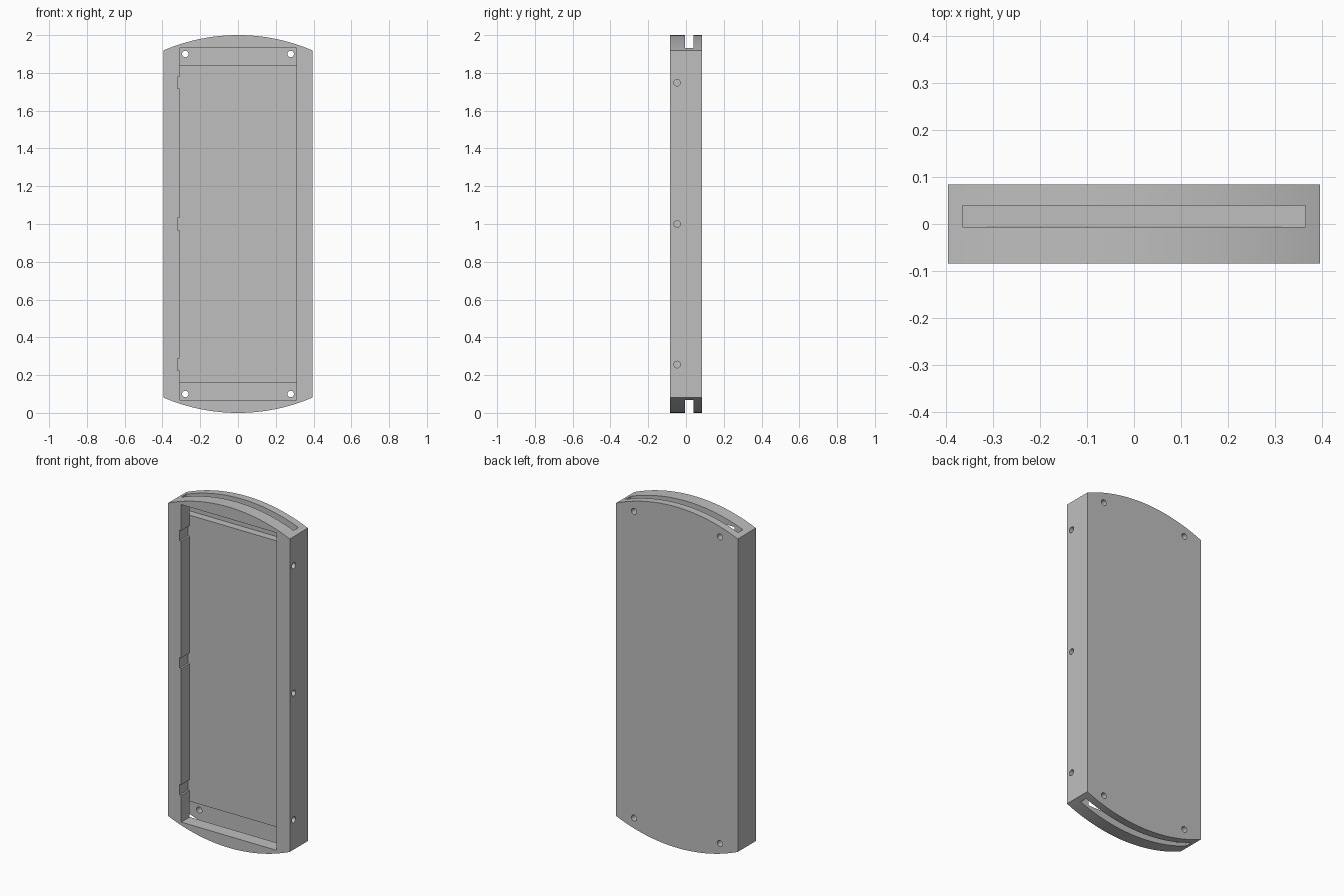
import bpy, bmesh, math
from mathutils import Matrix, Vector

if "Cube" in bpy.data.objects:
    bpy.data.objects.remove(bpy.data.objects["Cube"])

HALF_W, HALF_D = 0.395, 0.084      # outer half width and half depth
SLOT_FRONT, SLOT_BACK = -0.006, 0.039
POCKET_FLOOR = SLOT_FRONT + 0.0005  # slight overlap so the pocket opens into the slots

grey = bpy.data.materials.new("grey")
grey.diffuse_color = (0.52, 0.52, 0.52, 1)
grey.use_nodes = True
grey.node_tree.nodes["Principled BSDF"].inputs["Base Color"].default_value = grey.diffuse_color


def add_object(name, bm):
    bmesh.ops.recalc_face_normals(bm, faces=bm.faces)
    mesh = bpy.data.meshes.new(name)
    bm.to_mesh(mesh)
    bm.free()
    mesh.materials.append(grey)
    ob = bpy.data.objects.new(name, mesh)
    bpy.context.collection.objects.link(ob)
    return ob


def box(name, x0, x1, y0, y1, z0, z1):
    bm = bmesh.new()
    size = Matrix.Diagonal((x1 - x0, y1 - y0, z1 - z0, 1))
    mid = Matrix.Translation(((x0 + x1) / 2, (y0 + y1) / 2, (z0 + z1) / 2))
    bmesh.ops.create_cube(bm, size=1, matrix=mid @ size)
    return add_object(name, bm)


def rod(name, centre, axis, length, radius=0.0175):
    bm = bmesh.new()
    turn = Vector((0, 0, 1)).rotation_difference(Vector(axis)).to_matrix().to_4x4()
    bmesh.ops.create_cone(bm, cap_ends=True, segments=24, radius1=radius,
                          radius2=radius, depth=length,
                          matrix=Matrix.Translation(centre) @ turn)
    return add_object(name, bm)


# Body: straight sides, ends rounded by a unit circle about the middle
bm = bmesh.new()
sweep, steps = math.asin(HALF_W), 32
angles = [-sweep + 2 * sweep * i / steps for i in range(steps + 1)]
outline = [(math.sin(a), 1 + math.cos(a)) for a in angles]
outline += [(-x, 2 - z) for x, z in outline]
face = bm.faces.new([bm.verts.new((x, -HALF_D, z)) for x, z in outline])
ext = bmesh.ops.extrude_face_region(bm, geom=[face])
bmesh.ops.translate(bm, vec=(0, 2 * HALF_D, 0),
                    verts=[v for v in ext["geom"] if isinstance(v, bmesh.types.BMVert)])
body = add_object("case_body", bm)

# Front pocket
cutters = [box("pocket_cutter", -0.31, 0.31, -0.1, POCKET_FLOOR, 0.068, 1.932)]

# Wide slots through the curved ends
for z0, z1 in ((-0.1, 0.16), (1.84, 2.1)):
    cutters.append(box("end_slot_cutter", -0.365, 0.365, SLOT_FRONT, SLOT_BACK, z0, z1))

# Screw holes in the back wall
for x in (-0.279, 0.279):
    for z in (0.1, 1.9):
        cutters.append(rod("back_hole_cutter", (x, 0.065, z), (0, 1, 0), 0.08))

# Pin holes in the right wall, with matching notches in the left wall
for z in (0.256, 1.0, 1.748):
    cutters.append(rod("side_hole_cutter", (0.35, -0.047, z), (1, 0, 0), 0.14))
    cutters.append(box("notch_cutter", -0.321, -0.3, -0.1, POCKET_FLOOR,
                       z - 0.031, z + 0.031))

# Cut everything out of the body
bpy.context.view_layer.objects.active = body
body.select_set(True)
for cutter in cutters:
    cutter.hide_render = True
    mod = body.modifiers.new("cut", "BOOLEAN")
    mod.operation = "DIFFERENCE"
    mod.solver = "EXACT"
    mod.object = cutter
    bpy.ops.object.modifier_apply(modifier=mod.name)
    bpy.data.objects.remove(cutter)

bpy.ops.object.shade_smooth_by_angle()
